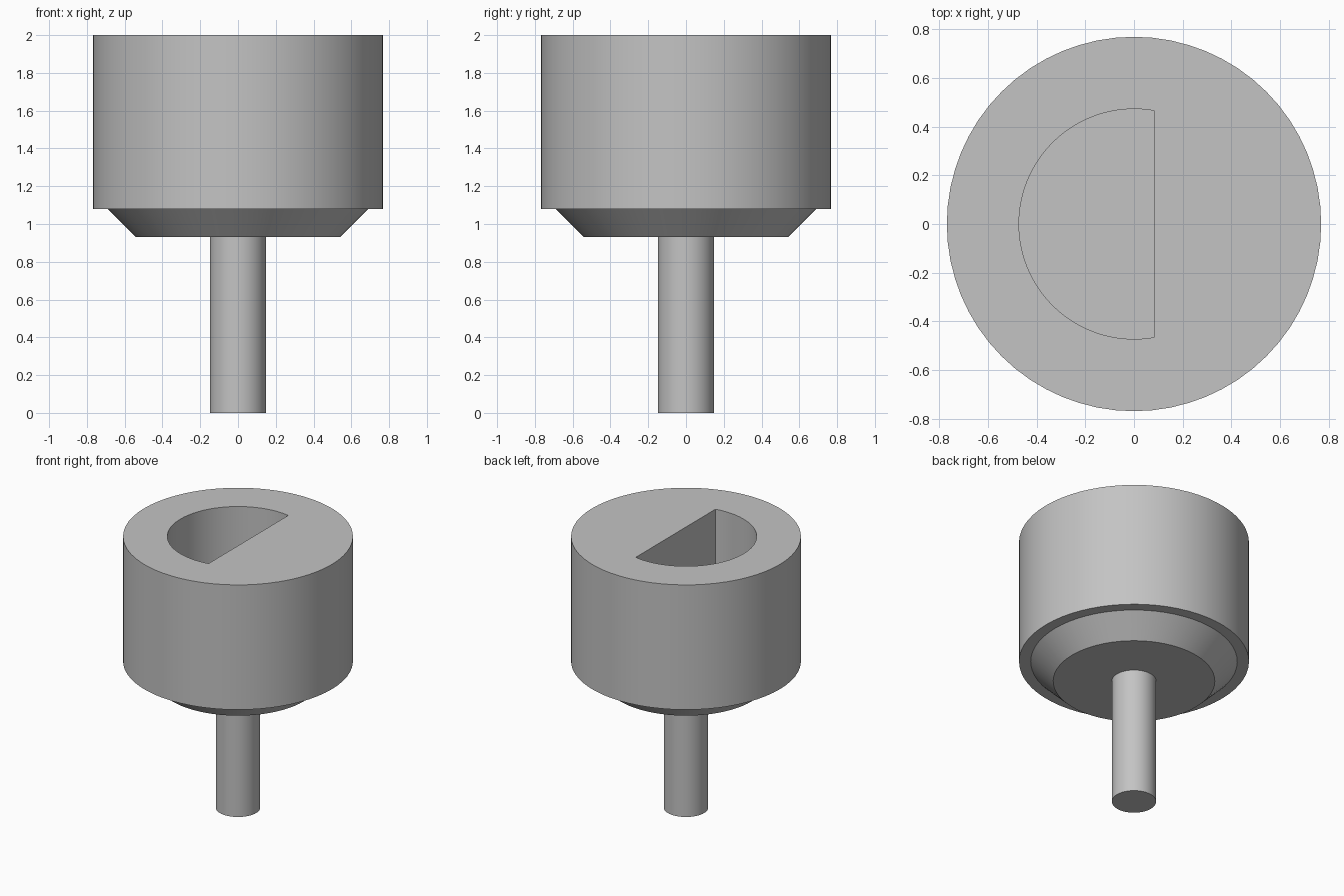
import bpy, bmesh, math

cube = bpy.data.objects.get("Cube")
if cube:
    bpy.data.objects.remove(cube, do_unlink=True)

SEGMENTS = 64
TOP, FLOOR = 2.0, 1.2

grey = bpy.data.materials.new("plain_grey")
grey.use_nodes = True
colour = (0.55, 0.55, 0.55, 1)
grey.diffuse_color = colour
grey.node_tree.nodes["Principled BSDF"].inputs["Base Color"].default_value = colour


def make_object(name, bm):
    bmesh.ops.recalc_face_normals(bm, faces=bm.faces)
    mesh = bpy.data.meshes.new(name)
    bm.to_mesh(mesh)
    bm.free()
    mesh.materials.append(grey)
    obj = bpy.data.objects.new(name, mesh)
    bpy.context.collection.objects.link(obj)
    return obj


def turned(name, profile):
    """Revolve (radius, height) points into a closed solid with capped ends."""
    bm = bmesh.new()
    rings = []
    for r, z in profile:
        angles = [math.tau * i / SEGMENTS for i in range(SEGMENTS)]
        rings.append([bm.verts.new((r * math.cos(a), r * math.sin(a), z)) for a in angles])
    for low, high in zip(rings, rings[1:]):
        for i in range(SEGMENTS):
            j = (i + 1) % SEGMENTS
            bm.faces.new((low[i], low[j], high[j], high[i]))
    bm.faces.new(rings[0])
    bm.faces.new(rings[-1])
    return make_object(name, bm)


# Stem, chamfered underside and wide head in one turned profile
knob = turned("knob", [(0.148, 0), (0.148, 0.93), (0.54, 0.93),
                       (0.69, 1.08), (0.768, 1.08), (0.768, TOP)])

# D-shaped socket sunk into the top
radius, flat_x = 0.472, 0.085
start = math.acos(flat_x / radius)
bm = bmesh.new()
outline = []
for i in range(SEGMENTS + 1):
    a = start + (math.tau - 2 * start) * i / SEGMENTS
    outline.append(bm.verts.new((radius * math.cos(a), radius * math.sin(a), FLOOR)))
base = bm.faces.new(outline)
extruded = bmesh.ops.extrude_face_region(bm, geom=[base], use_keep_orig=True)
top_verts = [v for v in extruded["geom"] if isinstance(v, bmesh.types.BMVert)]
bmesh.ops.translate(bm, verts=top_verts, vec=(0, 0, TOP + 0.1 - FLOOR))
cutter = make_object("socket_cutter", bm)
cutter.hide_render = True

cut = knob.modifiers.new("socket", "BOOLEAN")
cut.operation = "DIFFERENCE"
cut.solver = "EXACT"
cut.object = cutter

bpy.ops.object.select_all(action="DESELECT")
knob.select_set(True)
bpy.context.view_layer.objects.active = knob
bpy.ops.object.modifier_apply(modifier=cut.name)
bpy.data.objects.remove(cutter, do_unlink=True)

# Soft round walls with crisp rims
bpy.ops.object.shade_smooth_by_angle(angle=math.radians(30))
